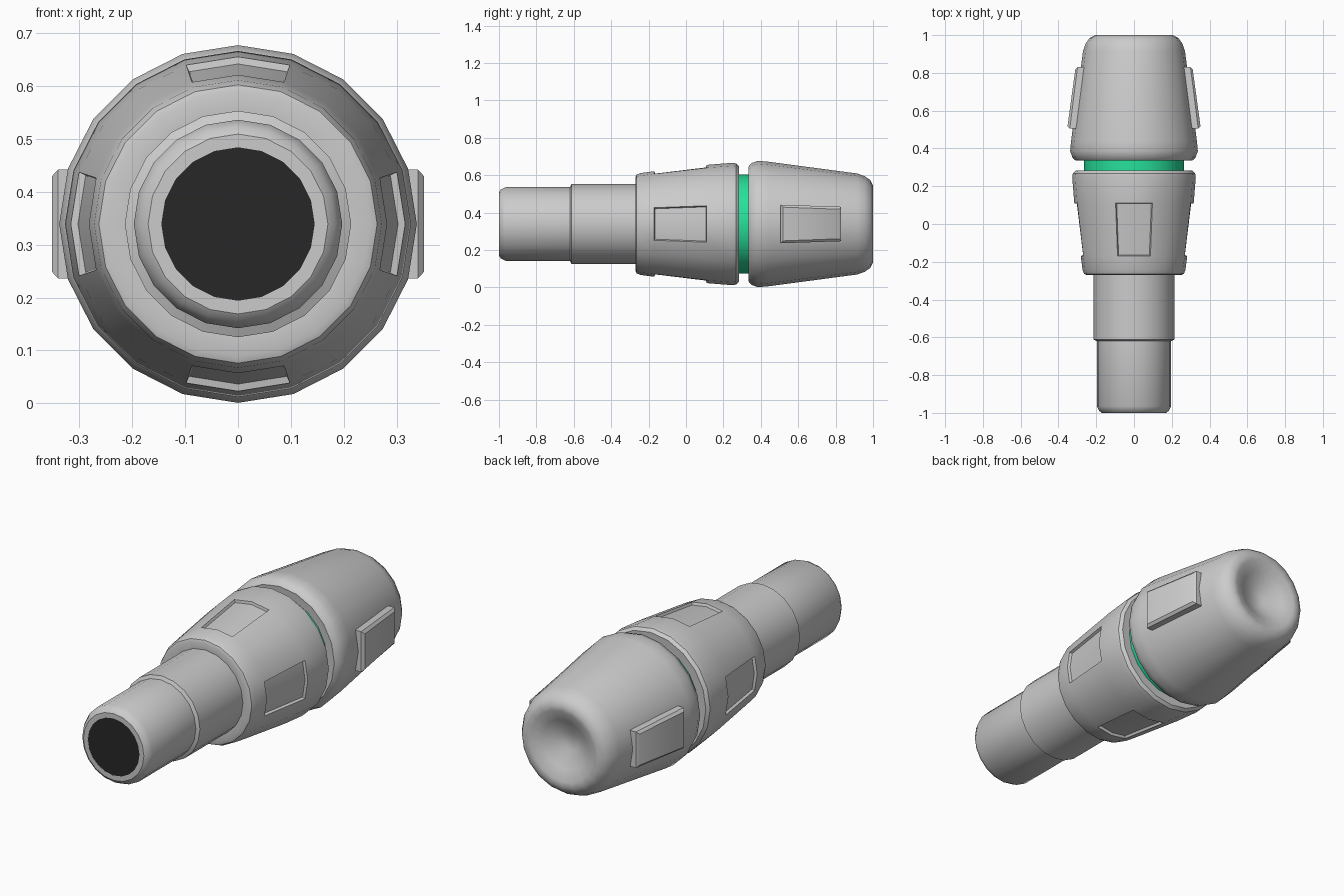
import bpy, bmesh, math

if "Cube" in bpy.data.objects:
    bpy.data.objects.remove(bpy.data.objects["Cube"])

SIDES = 20
ZC = 0.339  # height of the long axis


def finish(bm, name, color=None):
    bmesh.ops.recalc_face_normals(bm, faces=bm.faces)
    mesh = bpy.data.meshes.new(name)
    bm.to_mesh(mesh)
    bm.free()
    ob = bpy.data.objects.new(name, mesh)
    bpy.context.collection.objects.link(ob)
    if color:
        mat = bpy.data.materials.new(name + "_colour")
        mat.diffuse_color = color
        mat.use_nodes = True
        mat.node_tree.nodes["Principled BSDF"].inputs["Base Color"].default_value = mat.diffuse_color
        mesh.materials.append(mat)
    bpy.ops.object.select_all(action='DESELECT')
    ob.select_set(True)
    bpy.context.view_layer.objects.active = ob
    bpy.ops.object.shade_smooth_by_angle(angle=math.radians(35))
    return ob


def lathe(profile, cap_start=True, cap_end=True):
    """Turn (y, radius) points about the long axis."""
    bm = bmesh.new()
    rings = []
    for y, r in profile:
        angles = [2 * math.pi * i / SIDES for i in range(SIDES)]
        rings.append([bm.verts.new((r * math.sin(a), y, ZC + r * math.cos(a)))
                      for a in angles])
    for a, b in zip(rings, rings[1:]):
        for i in range(SIDES):
            j = (i + 1) % SIDES
            bm.faces.new((a[i], a[j], b[j], b[i]))
    if cap_start:
        bm.faces.new(rings[0])
    if cap_end:
        bm.faces.new(rings[-1])
    return bm


# stepped front tube with rounded lip
finish(lathe([(-1.0, 0.145), (-1.0, 0.17), (-0.99, 0.184), (-0.965, 0.197),
              (-0.62, 0.197), (-0.612, 0.214), (-0.24, 0.214)],
             cap_start=False), "front_tube")

# dark opening in the tube
finish(lathe([(-0.998, 0.146), (-0.99, 0.146)]), "tube_opening",
       (0.02, 0.02, 0.02, 1))

# flared collar with four sunken panels
bm = lathe([(-0.265, 0.21), (-0.27, 0.25), (-0.265, 0.263), (-0.245, 0.272),
            (-0.17, 0.282), (0.11, 0.316), (0.245, 0.327), (0.268, 0.324),
            (0.283, 0.31), (0.28, 0.26)])
for k in range(4):
    mid = k * math.pi / 2
    panel = []
    for f in bm.faces:
        c = f.calc_center_median()
        a = math.atan2(c.x, c.z - ZC)
        off = (a - mid + math.pi) % (2 * math.pi) - math.pi
        if len(f.verts) == 4 and -0.1 < c.y < 0.05 and abs(off) < math.radians(15):
            panel.append(f)
    bmesh.ops.recalc_face_normals(bm, faces=bm.faces)
    bmesh.ops.inset_region(bm, faces=panel, thickness=0.004, depth=-0.013,
                           use_even_offset=True)
finish(bm, "collar")

# green band between the collar and the rear housing
finish(lathe([(0.26, 0.265), (0.36, 0.265)]), "green_band",
       (0.02, 0.75, 0.33, 1))

# rear housing with a funnel-shaped dimple in the end
finish(lathe([(0.34, 0.26), (0.335, 0.308), (0.35, 0.325), (0.385, 0.338),
              (0.44, 0.333), (0.915, 0.27), (0.955, 0.256), (0.985, 0.235),
              (1.0, 0.205), (0.997, 0.18), (0.975, 0.125), (0.925, 0.045)]),
       "rear_housing")

# raised bevelled pads on both sides of the rear housing
for side, label in ((1, "right"), (-1, "left")):
    bm = bmesh.new()
    loops = []
    for lift, inset in ((-0.07, 0.0), (-0.012, 0.0), (0.0, 0.013)):
        y0, y1 = 0.505 + inset, 0.83 - inset
        h0, h1 = 0.103 - inset, 0.092 - inset
        x0, x1 = 0.352 + lift, 0.311 + lift
        loops.append([bm.verts.new((side * x, y, ZC + h)) for x, y, h in
                      ((x0, y0, -h0), (x1, y1, -h1), (x1, y1, h1), (x0, y0, h0))])
    for a, b in zip(loops, loops[1:]):
        for i in range(4):
            j = (i + 1) % 4
            bm.faces.new((a[i], a[j], b[j], b[i]))
    bm.faces.new(loops[0])
    bm.faces.new(loops[-1])
    finish(bm, label + "_pad")
